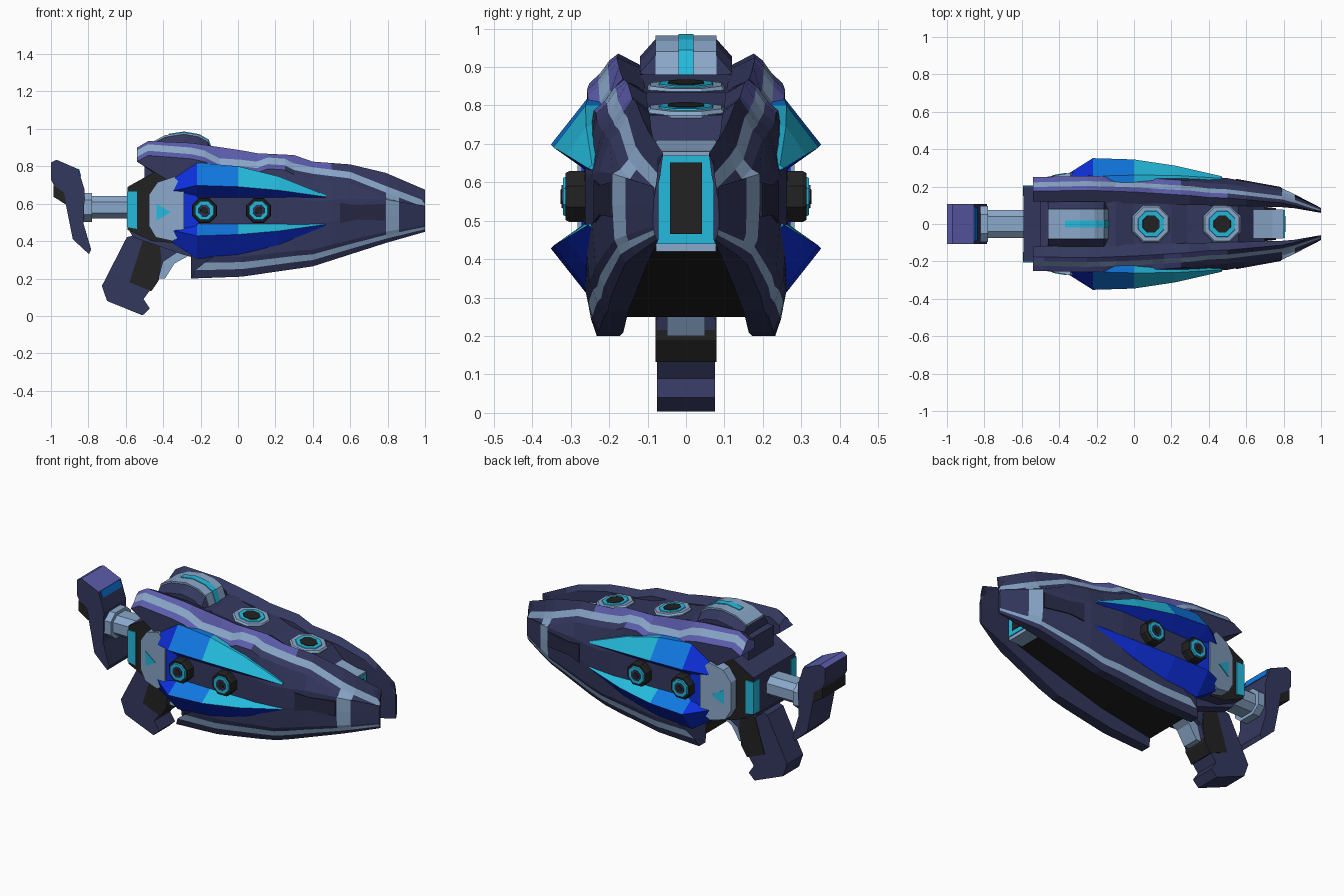
import bpy, bmesh, math
from mathutils import Matrix, Vector

cube = bpy.data.objects.get("Cube")
if cube:
    bpy.data.objects.remove(cube)


# Materials
def material(name, r, g, b):
    m = bpy.data.materials.new(name)
    col = [((c / 255 + 0.055) / 1.055) ** 2.4 for c in (r, g, b)] + [1]
    m.diffuse_color = col
    m.use_nodes = True
    for n in m.node_tree.nodes:
        if n.type == 'BSDF_PRINCIPLED':
            n.inputs["Base Color"].default_value = col
    return m


NAVY = material("navy", 52, 56, 94)
DARK = material("dark navy", 38, 40, 68)
PURPLE = material("purple", 92, 92, 172)
STEEL = material("steel blue", 138, 168, 202)
CYAN = material("cyan", 36, 186, 220)
AZURE = material("azure", 16, 120, 225)
ROYAL = material("royal blue", 14, 48, 222)
BLACK = material("black", 34, 34, 34)


# Helpers
def build(name, verts, faces, mats, slots=None, rule=None, mirror=False):
    bm = bmesh.new()
    vs = [bm.verts.new(v) for v in verts]
    for i, f in enumerate(faces):
        face = bm.faces.new([vs[k] for k in f])
        face.material_index = slots[i] if slots else 0
    bmesh.ops.remove_doubles(bm, verts=bm.verts, dist=0.0005)
    bmesh.ops.recalc_face_normals(bm, faces=bm.faces)
    if rule:
        for f in bm.faces:
            f.material_index = rule(f.calc_center_median(), f.normal)
    me = bpy.data.meshes.new(name)
    bm.to_mesh(me)
    bm.free()
    for m in mats:
        me.materials.append(m)
    ob = bpy.data.objects.new(name, me)
    bpy.context.collection.objects.link(ob)
    if mirror:
        mod = ob.modifiers.new("both_sides", 'MIRROR')
        mod.use_axis = (False, True, False)
        mod.use_mirror_merge = False
    return ob


def loft(name, rings, mats, **kw):
    n = len(rings[0])
    verts = [v for r in rings for v in r]
    faces = [(a * n + i, a * n + (i + 1) % n, (a + 1) * n + (i + 1) % n, (a + 1) * n + i)
             for a in range(len(rings) - 1) for i in range(n)]
    faces += [tuple(range(n)), tuple(range(len(verts) - n, len(verts)))]
    return build(name, verts, faces, mats, **kw)


def prism(name, pts, y0, y1, *mats, **kw):
    """Side outline in x and z, extruded along y."""
    return loft(name, [[(x, y, z) for x, z in pts] for y in (y0, y1)], mats, **kw)


def box(name, x0, x1, w, z0, z1, mat):
    return prism(name, [(x0, z0), (x1, z0), (x1, z1), (x0, z1)], -w, w, mat)


def stack(name, loc, turn, layers, mirror=False):
    """Concentric eight-sided discs as (radius, top height, material)."""
    for k, (r, h, mat) in enumerate(layers):
        ring = [(math.cos((i + .5) * math.pi / 4) * r, math.sin((i + .5) * math.pi / 4) * r) for i in range(8)]
        m = Matrix.Translation(Vector(loc)) @ turn
        rings = [[m @ Vector((a * s, b * s, z)) for a, b in ring] for s, z in ((1, -.05), (1, h - .01), (.92, h))]
        loft(f"{name}_{k}", rings, [mat], mirror=mirror)


def lin(pts, x):
    for (a, u), (b, v) in zip(pts, pts[1:]):
        if x <= b:
            return u + (v - u) * max(0, x - a) / (b - a)
    return pts[-1][1]


# Side shells: lengthwise rows of faces with a zigzag stripe
TOP = [(-.54, .9), (-.48, .935), (-.25, .925), (.02, .885), (.1, .87), (.3, .86), (.4, .825), (.6, .81), (.79, .765), (1, .675)]
BOTTOM = [(-.25, .2), (.02, .21), (.4, .265), (.79, .39), (1, .45)]
WIDTH = [(-.54, .25), (.02, .265), (.3, .262), (.5, .245), (.79, .192), (.86, .158), (1, .085)]
INNER = [(-.54, .12), (.4, .1), (.79, .09), (1, .072)]
FLOOR = [(-.25, .172), (.4, .15), (.79, .1), (1, .072)]
PINCH = [(-.25, 0), (.4, 1), (.79, .8), (1, 0)]
ZIGZAG = [(-.54, .015), (-.25, .025), (-.18, .03), (-.1, .06), (.02, .05), (.1, .045), (.16, .02), (.25, .022),
          (.3, .045), (.4, .03), (.6, .04), (.79, .07), (1, .06)]
STATIONS = [-.54, -.48, -.25, -.18, -.1, .02, .1, .16, .25, .3, .4, .5, .6, .79, .86, 1]
LOWER_ROWS = [(.62, 1, 0, -.25), (.4, 1, 0, -.2), (.16, 1.01, .05, -.13), (.115, .99, .08, -.18),
              (.06, .96, .09, -.23), (0, .9, .1, -.25)]


def shell_ring(s):
    t, d, w, inn, k = (lin(p, s) for p in (TOP, ZIGZAG, WIDTH, INNER, PINCH))
    ring = [(s, inn, t - .03), (s, w * (.7 - .14 * k), t), (s, w * (.79 - .13 * k), t - d),
            (s, w * (.89 - .14 * k), t - d - .035), (s, w * (1 - .14 * k), t - d - .06)]
    for f, g, pinch, start in LOWER_ROWS:
        x = max(s, start)
        b = lin(BOTTOM, x)
        ring.append((x, lin(WIDTH, x) * (g - pinch * lin(PINCH, x)), b + f * (lin(TOP, x) - b)))
    x = max(s, -.25)
    b = lin(BOTTOM, x)
    ring += [(x, lin(FLOOR, x), b), (x, lin(INNER, x), b + .6 * (lin(TOP, x) - b)), (s, inn, t - d - .06)]
    return ring


rings = [shell_ring(s) for s in STATIONS]
n = len(rings[0])
verts = [v for r in rings for v in r]
faces, slots = [], []
for a, s in enumerate(STATIONS[:-1]):
    for i in range(n):
        j = (i + 1) % n
        faces.append((a * n + i, a * n + j, (a + 1) * n + j, (a + 1) * n + i))
        stripe = i in (2, 8) or (s == .79 and 2 <= i <= 8)
        purple = (i == 1 and s < .5) or (i == 3 and s < .2)
        slots.append(2 if stripe else 1 if purple else 0)
faces += [(0, 1, 2, 3, 4, 13), (13, 4, 5, 12), (12, 5, 6, 7, 8, 9, 10, 11), tuple(range(len(verts) - n, len(verts)))]
slots += [1, 0, 0, 0]
build("side_shell", verts, faces, [NAVY, PURPLE, STEEL], slots=slots, mirror=True)


# Blue side blades, upper and lower
def blade_colour(c, nrm):
    if nrm.z < -.05 or c.x < -.22:
        return 0
    return 1 if c.x < 0 else 2


for name, flip in (("upper_blade", False), ("lower_blade", True)):
    rings = []
    for x, top, ridge in ((-.35, .735, .27), (-.22, .82, .352), (0, .8, .345), (.22, .745, .312), (.47, .645, .255)):
        low = .632
        base = lin(WIDTH, x) - .003
        ring = [(base, top), (ridge, low + .35 * (top - low)), (base, low), (.2, low), (.2, top)]
        rings.append([(x, y, 1.126 - z if flip else z) for y, z in ring])
    loft(name, rings, [ROYAL, AZURE, CYAN], rule=blade_colour, mirror=True)

prism("blade_bridge", [(-.3, .45), (-.3, .68), (-.24, .68), (-.21, .62), (-.21, .5), (-.24, .45)],
      .18, .272, ROYAL, mirror=True)

# Slim dark inset that follows the shell near the nose
loft("side_inset", [[(x, lin(WIDTH, x) + dy, z) for dy, z in ((.005, z1), (.005, z0), (-.01, z0), (-.01, z1))]
                    for x, z0, z1 in ((.545, .495, .605), (.63, .515, .592), (.785, .51, .6))], [DARK], mirror=True)

# Side knobs and top vents
side = Matrix.Rotation(-math.pi / 2, 4, 'X')
for x in (-.18, .11):
    stack("side_knob", (x, .268, .563), side,
          [(.072, .045, BLACK), (.057, .052, CYAN), (.035, .056, NAVY), (.022, .059, BLACK)], True)
tilt = Matrix.Rotation(math.radians(7), 4, 'Y')
for x, z in ((.09, .845), (.47, .786)):
    stack("top_vent", (x, 0, z), tilt, [(.108, .01, STEEL), (.08, .014, CYAN), (.053, .017, BLACK)])

# Central spine and open black core
prism("spine", [(-.5, .6), (-.5, .86), (-.1, .88), (0, .85), (.2, .835), (.28, .805), (.38, .79), (.56, .775),
                (.64, .7), (.7, .66), (.7, .46), (-.25, .46)], -.12, .12, NAVY)
loft("core", [[(x, -w, z), (x, w, z), (x, w * .9, .6), (x, -w * .9, .6)]
              for x, w, z in ((-.25, .175, .25), (.1, .15, .3), (.76, .085, .43))], [BLACK])

# Muzzle
prism("muzzle_block", [(.64, .42), (.8, .42), (.8, .68), (.74, .685), (.64, .71)], -.078, .078, STEEL)
box("muzzle_frame", .79, .806, .074, .44, .67, CYAN)
box("muzzle_opening", .79, .81, .042, .465, .652, BLACK)

# Top cover with a glowing strip
ARC = [(-.46, .93), (-.39, .966), (-.29, .982), (-.21, .968), (-.16, .94), (-.13, .86)]
base = [(x, z - .01) for x, z in ARC] + [(-.46, .85)]
loft("top_cover_base", [[(x, y, z - drop) for x, z in base]
                        for y, drop in ((-.12, .045), (-.08, 0), (.08, 0), (.12, .045))], [NAVY])
prism("top_cover", ARC + [(-.46, .85)], -.08, .08, STEEL)
strip = [(-.37, .974)] + [(x + .003, z + .004) for x, z in ARC[2:]]
prism("cover_strip", strip + [(-.2, .86), (-.37, .93)], -.02, .02, CYAN)

# Rear housing with cheek plates that flare outward to the front
prism("rear_housing", [(-.59, .46), (-.59, .69), (-.42, .785), (-.22, .8), (-.22, .38), (-.46, .4)], -.2, .2,
      NAVY, BLACK, rule=lambda c, nrm: 1 if abs(nrm.y) > .5 else 0)
prism("rear_light", [(-.594, .475), (-.594, .665), (-.54, .665), (-.54, .465)], .15, .206, CYAN, mirror=True)
CHEEK = [(-.475, .48), (-.475, .65), (-.43, .715), (-.34, .745), (-.29, .68), (-.29, .44), (-.35, .4), (-.44, .42)]
loft("cheek_plate", [[(x, .18, z) for x, z in CHEEK], [(x, .282 + (x + .29) * .17, z) for x, z in CHEEK]],
     [STEEL], mirror=True)
ARROW = [(-.435, .6), (-.435, .51), (-.36, .555)]
loft("cheek_arrow", [[(x, .282 + dy + (x + .29) * .17, z) for x, z in ARROW] for dy in (-.004, .004)],
     [CYAN], mirror=True)
prism("belly", [(-.59, .47), (-.56, .42), (-.3, .33), (-.2, .3), (-.15, .46)], -.14, .14, NAVY)

# Grip and trigger guard
prism("grip", [(-.595, .42), (-.728, .16), (-.7, .08), (-.51, .003), (-.472, .04), (-.505, .09), (-.425, .2),
               (-.4, .29), (-.31, .35), (-.3, .45), (-.5, .45)], -.076, .076, NAVY)
prism("grip_panel", [(-.51, .4), (-.42, .4), (-.41, .3), (-.424, .19), (-.463, .132), (-.58, .18)], -.079, .079, BLACK)
prism("trigger_guard", [(-.44, .2), (-.39, .2), (-.34, .28), (-.25, .33), (-.25, .42), (-.42, .42)], -.05, .05, STEEL)

# Stock
BAR = [(-.075, .03), (-.04, .06), (.04, .06), (.075, .03), (.075, -.03), (.04, -.06), (-.04, -.06), (-.075, -.03)]
for name, x0, x1, k in (("stock_bar", -.85, -.55, 1), ("stock_collar", -.84, -.78, 1.3)):
    loft(name, [[(x, y * k, .58 + z * k) for y, z in BAR] for x in (x0, x1)], [STEEL])
prism("stock_butt", [(-1, .82), (-.97, .835), (-.855, .785), (-.82, .675), (-.825, .49), (-.785, .355), (-.797, .33),
                     (-.883, .41), (-.92, .595), (-.985, .637), (-.985, .7), (-1, .73)], -.106, .106,
      NAVY, PURPLE, rule=lambda c, nrm: 1 if nrm.z > .5 else 0)
prism("butt_accent", [(-.857, .785), (-.844, .745), (-.838, .746), (-.85, .787)], -.09, .09, AZURE)
prism("butt_pad", [(-.987, .7), (-.93, .66), (-.918, .595), (-.987, .637)], -.108, .108, BLACK)
